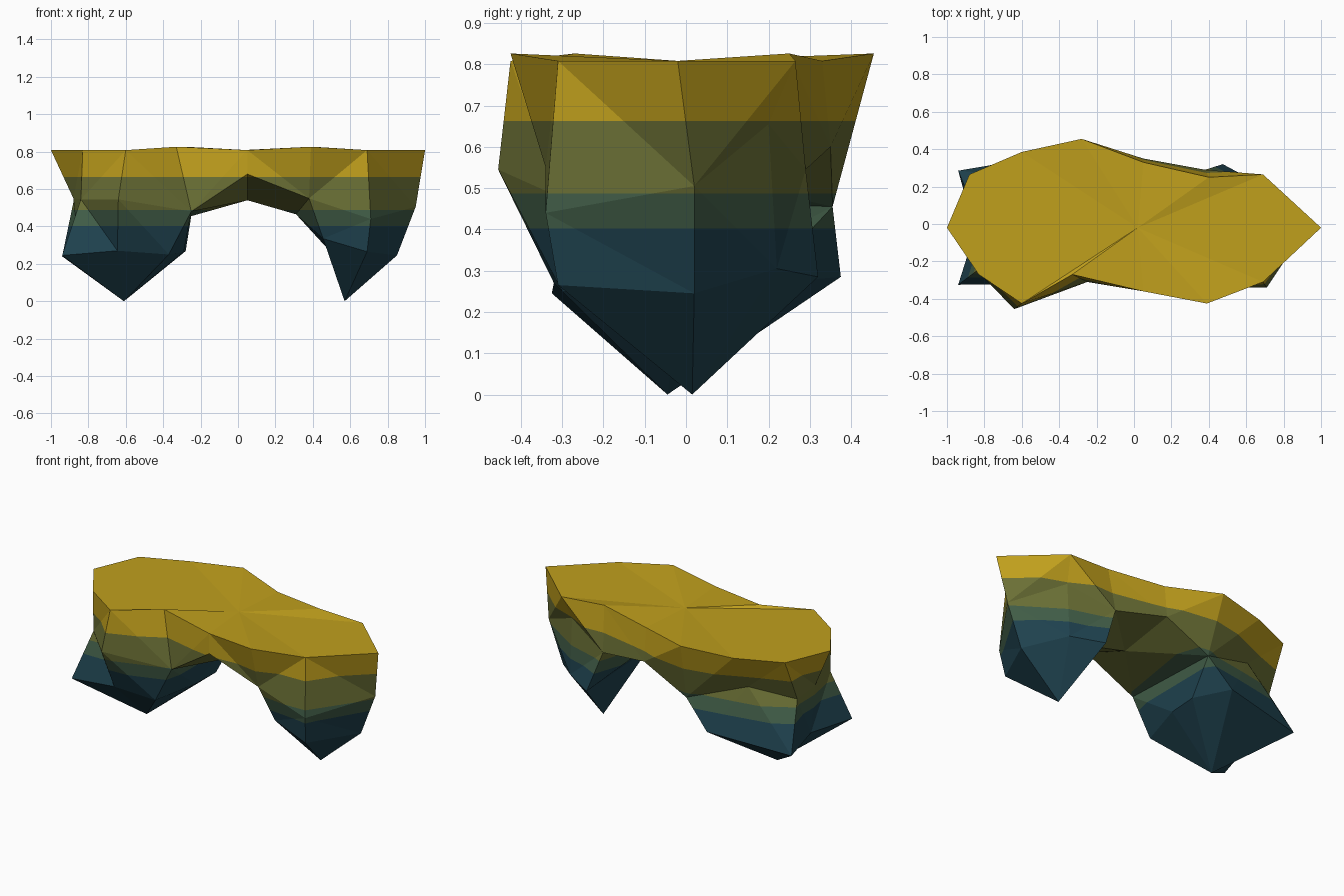
import bpy, bmesh
from mathutils import Vector

if "Cube" in bpy.data.objects:
    bpy.data.objects.remove(bpy.data.objects["Cube"])

# Colour bands from the bottom up: name, linear colour, upper height limit
BANDS = [("deep_teal", (0.014, 0.056, 0.080), 0.402),
         ("moss_green", (0.054, 0.112, 0.065), 0.487),
         ("olive", (0.147, 0.162, 0.036), 0.663),
         ("gold", (0.530, 0.350, 0.012), 9.0)]

bm = bmesh.new()


def ring(points):
    return [bm.verts.new(p) for p in points]


def fan(tip, loop):
    for a, b in zip(loop, loop[1:] + loop[:1]):
        bm.faces.new((tip, a, b))


def belt(a, b, flipped):
    """Join two loops of equal length; the set picks the diagonal per side."""
    n = len(a)
    for i in range(n):
        j = (i + 1) % n
        if i in flipped:
            bm.faces.new((a[i], b[i], a[j]))
            bm.faces.new((a[j], b[i], b[j]))
        else:
            bm.faces.new((a[i], b[i], b[j]))
            bm.faces.new((a[i], b[j], a[j]))


def stitch(a, b):
    """Join two closed loops with triangles, taking the shorter diagonal."""
    i = j = 0
    n, m = len(a), len(b)
    while i < n or j < m:
        a0, a1 = a[i % n], a[(i + 1) % n]
        b0, b1 = b[j % m], b[(j + 1) % m]
        step_a = j == m or (i < n and
                            (a1.co - b0.co).length < (b1.co - a0.co).length)
        if step_a:
            bm.faces.new((a0, b0, a1))
            i += 1
        else:
            bm.faces.new((a0, b0, b1))
            j += 1


# Top plateau outline, counter-clockwise from the left end
outline = [(-1, -.02), (-.83, -.27), (-.60, -.425), (-.33, -.27), (.05, -.36),
           (.39, -.425), (.69, -.31), (1, -.02), (.69, .265), (.40, .25),
           (.05, .33), (-.28, .455), (-.60, .385), (-.88, .265)]
raised = {3, 5, 9, 11}
top = ring([(x, y, .826 if k in raised else .808)
            for k, (x, y) in enumerate(outline)])
fan(bm.verts.new((.02, -.02, .808)), top)

# Rim under the plateau
mid = ring([(-.88, -.04, .55), (-.84, -.25, .545), (-.64, -.455, .545),
            (-.25, -.31, .48), (.05, -.36, .68), (.38, -.34, .55),
            (.71, -.34, .44), (.95, .02, .505), (.66, .20, .655),
            (.38, .29, .545), (.05, .35, .60), (-.25, .355, .455),
            (-.62, .26, .585), (-.88, .14, .53)])
belt(top, mid, {0, 1, 3, 5, 7, 10, 11, 12})

# Underside of the arch
crown, inner = ring([(.05, -.02, .54), (.31, 0, .465)])
fan(crown, [mid[3], mid[4], mid[5], inner, mid[9], mid[10], mid[11]])

# Left foot
left = ring([(-.41, .375, .285), (-.94, .285, .24), (-.85, -.04, .24),
             (-.94, -.325, .245), (-.645, -.32, .27), (-.37, -.30, .25),
             (-.29, -.01, .265), (-.28, .18, .268)])
stitch([mid[k] for k in (11, 12, 13, 0, 1, 2, 3)], left)
fan(bm.verts.new((-.61, -.045, 0)), left)

# Right foot
right = ring([(.455, -.28, .335), (.69, -.31, .265), (.85, .02, .245),
              (.66, .22, .305), (.475, .32, .285)])
stitch(mid[5:10] + [inner], right)
fan(bm.verts.new((.57, .015, 0)), right)

bmesh.ops.recalc_face_normals(bm, faces=bm.faces[:])

# Cut level lines and colour the faces by height
for _, _, limit in BANDS[:-1]:
    bmesh.ops.bisect_plane(bm, geom=bm.verts[:] + bm.edges[:] + bm.faces[:],
                           plane_co=Vector((0, 0, limit)),
                           plane_no=Vector((0, 0, 1)))
for f in bm.faces:
    z = f.calc_center_median().z
    f.material_index = next(k for k, b in enumerate(BANDS) if z < b[2])

mesh = bpy.data.meshes.new("rock_arch")
bm.to_mesh(mesh)
bm.free()
for name, colour, _ in BANDS:
    mat = bpy.data.materials.new(name)
    mat.diffuse_color = (*colour, 1)
    mat.use_nodes = True
    mat.node_tree.nodes["Principled BSDF"].inputs["Base Color"].default_value = mat.diffuse_color
    mesh.materials.append(mat)
bpy.context.collection.objects.link(bpy.data.objects.new("rock_arch", mesh))
